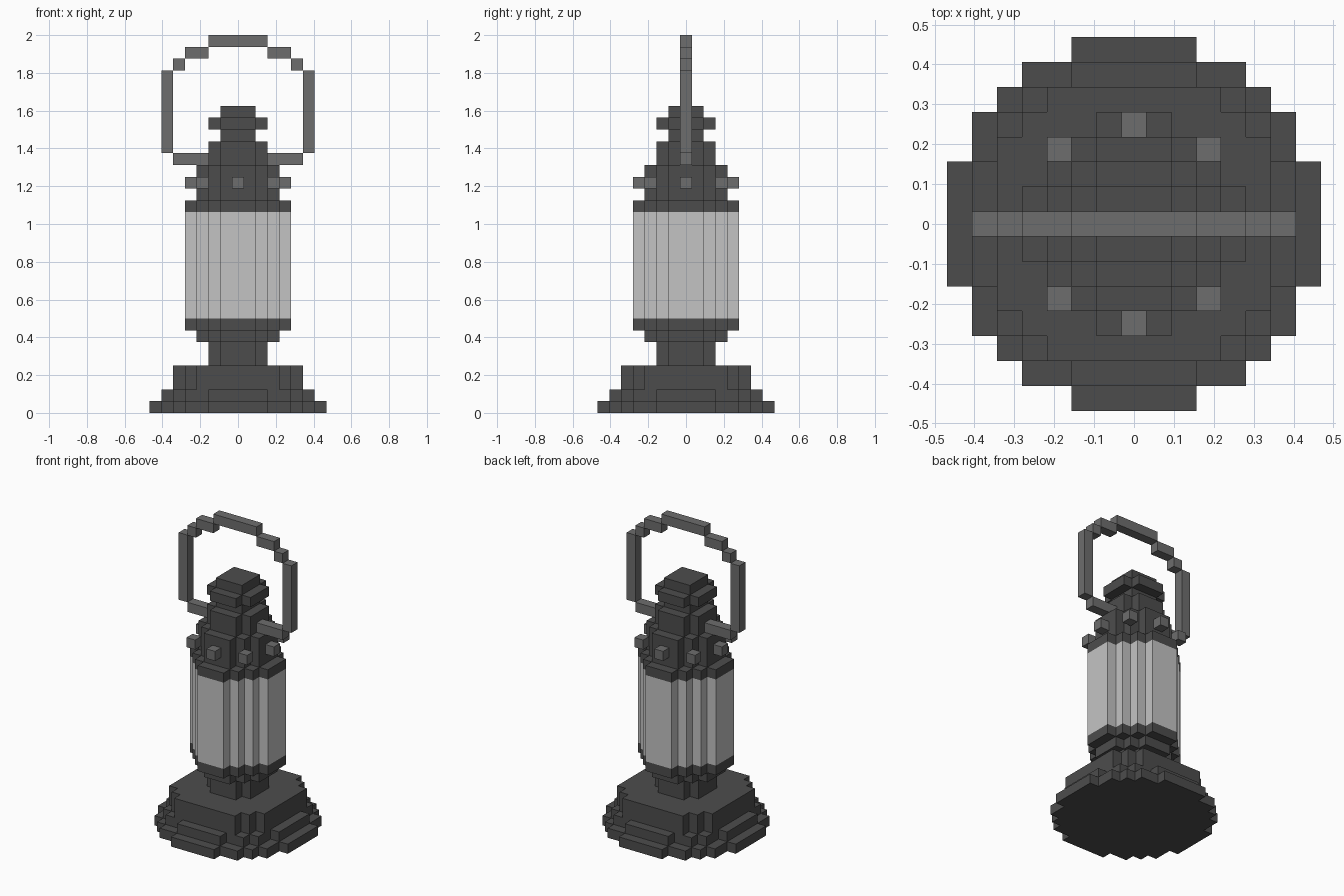
import bpy, bmesh

if "Cube" in bpy.data.objects:
    bpy.data.objects.remove(bpy.data.objects["Cube"], do_unlink=True)

U = 2 / 32  # one block


def material(name, v):
    m = bpy.data.materials.new(name)
    m.use_nodes = True
    m.diffuse_color = (v, v, v, 1)
    m.node_tree.nodes["Principled BSDF"].inputs["Base Color"].default_value = (v, v, v, 1)
    return m


DARK = material("dark iron", 0.073)
GREY = material("grey metal", 0.155)
GLASS = material("pale glass", 0.55)

# Stepped discs: outer corners of one quadrant, keyed by diameter in blocks
DISCS = {
    15: [(7.5, 2.5), (6.5, 4.5), (5.5, 5.5), (4.5, 6.5), (2.5, 7.5)],
    13: [(6.5, 2.5), (5.5, 4.5), (4.5, 5.5), (2.5, 6.5)],
    11: [(5.5, 3.5), (4.5, 4.5), (3.5, 5.5)],
    9: [(4.5, 1.5), (3.5, 2.5), (2.5, 3.5), (1.5, 4.5)],
    7: [(3.5, 1.5), (2.5, 2.5), (1.5, 3.5)],
    5: [(2.5, 1.5), (1.5, 2.5)],
    3: [(1.5, 1.5)],
}


def outline(diameter):
    corners = DISCS[diameter]
    quad = [corners[0]]
    for (a, b), (c, d) in zip(corners, corners[1:]):
        quad += [(c, b), (c, d)]
    pts = []
    for _ in range(4):
        pts += quad
        quad = [(-y, x) for x, y in quad]
    return pts


def prism(bm, pts, z0, z1):
    low = [bm.verts.new((x * U, y * U, z0 * U)) for x, y in pts]
    high = [bm.verts.new((x * U, y * U, z1 * U)) for x, y in pts]
    bm.faces.new(low[::-1])
    bm.faces.new(high)
    n = len(pts)
    for i in range(n):
        j = (i + 1) % n
        bm.faces.new((low[i], low[j], high[j], high[i]))


def box(x0, x1, y0, y1):
    return [(x0, y0), (x1, y0), (x1, y1), (x0, y1)]


def build(name, mat, layers):
    """layers: (outline points, bottom, top) in blocks"""
    bm = bmesh.new()
    for pts, z0, z1 in layers:
        prism(bm, pts, z0, z1)
    me = bpy.data.meshes.new(name)
    bm.to_mesh(me)
    bm.free()
    me.materials.append(mat)
    ob = bpy.data.objects.new(name, me)
    bpy.context.collection.objects.link(ob)


def discs(*specs):
    return [(outline(d), z0, z1) for d, z0, z1 in specs]


# Body, from the foot up
build("base", DARK, discs((15, 0, 1), (13, 1, 2), (11, 2, 4)))
build("stem", DARK, discs((5, 4, 6)))
build("lower_collar", DARK, discs((7, 6, 7), (9, 7, 8)))
build("glass_cylinder", GLASS, discs((9, 8, 17)))
build("upper_collar", DARK, discs((9, 17, 18)))
build("hood", DARK, discs((7, 18, 21), (5, 21, 23)))
build("chimney_cap", DARK, discs((3, 23, 24), (5, 24, 25), (3, 25, 26)))

# Ring of eight small knobs around the hood
spots = [(4, 0), (3, 3), (0, 4), (-3, 3), (-4, 0), (-3, -3), (0, -4), (3, -3)]
build("hood_knobs", GREY,
      [(box(x - .5, x + .5, y - .5, y + .5), 19, 20) for x, y in spots])

# Carrying handle: one side mirrored, plus the top bar
bars = [(2.5, 5.5, 21, 22), (5.5, 6.5, 22, 29), (4.5, 5.5, 29, 30), (2.5, 4.5, 30, 31)]
handle = [(box(-2.5, 2.5, -.5, .5), 31, 32)]
for x0, x1, z0, z1 in bars:
    handle += [(box(x0, x1, -.5, .5), z0, z1), (box(-x1, -x0, -.5, .5), z0, z1)]
build("handle", GREY, handle)
